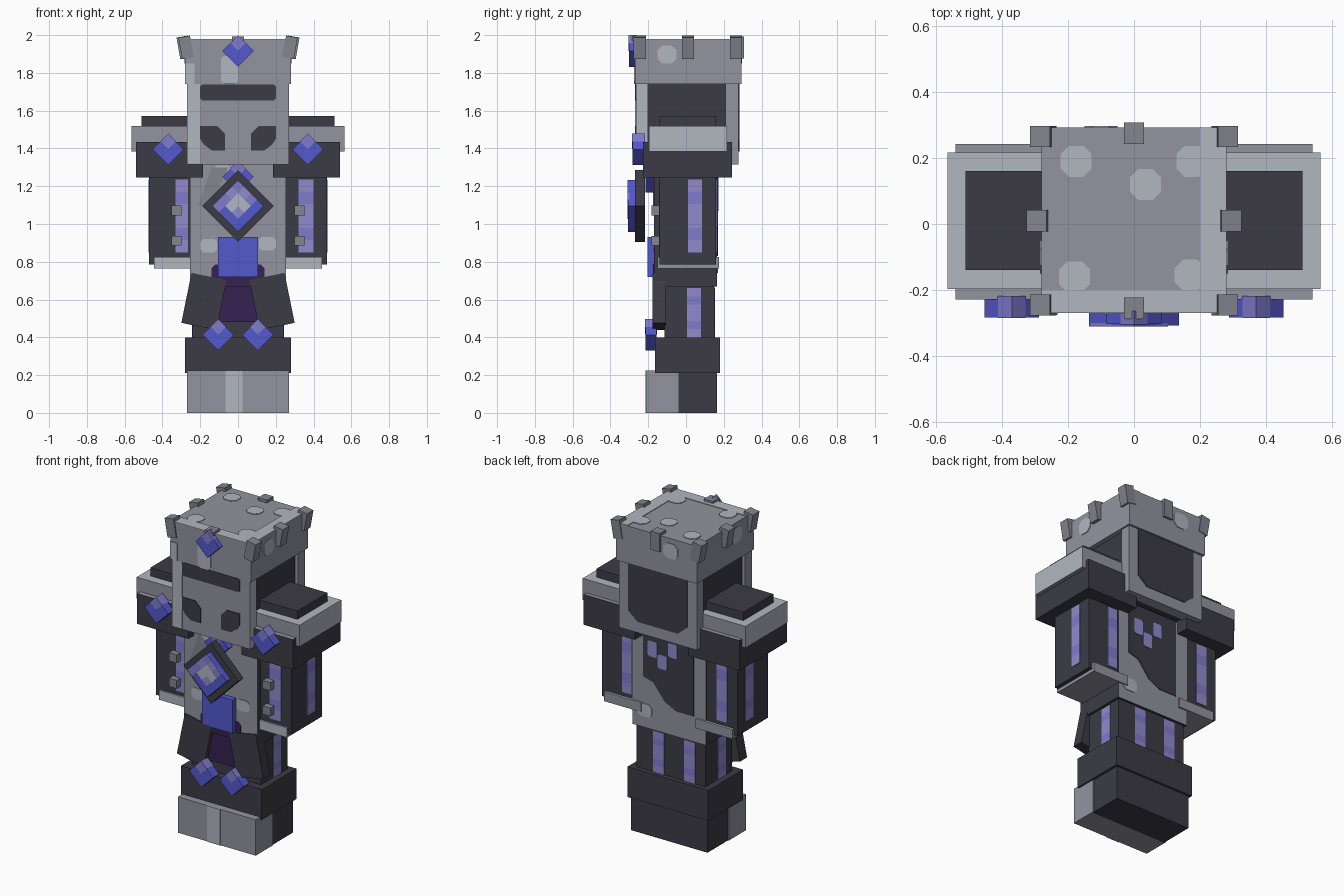
import bpy, bmesh, math
from mathutils import Vector

cube = bpy.data.objects.get("Cube")
if cube:
    bpy.data.objects.remove(cube, do_unlink=True)


def material(name, rgb):
    lin = [((c / 255 + 0.055) / 1.055) ** 2.4 for c in rgb] + [1]
    m = bpy.data.materials.new(name)
    m.use_nodes = True
    m.diffuse_color = lin
    m.node_tree.nodes["Principled BSDF"].inputs["Base Color"].default_value = lin
    return m


GREY = material("stone grey", (146, 148, 159))
LIGHT = material("pale grey", (177, 182, 191))
STEEL = material("steel grey", (131, 133, 143))
DARK = material("charcoal", (60, 59, 69))
BLUE = material("gem blue", (84, 88, 206))
LILAC = material("lilac", (128, 124, 206))
VIOLET = material("soft violet", (146, 138, 204))
PLUM = material("dark plum", (54, 33, 82))


def finish(name, bm, mats):
    bmesh.ops.recalc_face_normals(bm, faces=bm.faces)
    mesh = bpy.data.meshes.new(name)
    bm.to_mesh(mesh)
    bm.free()
    for m in mats:
        mesh.materials.append(m)
    ob = bpy.data.objects.new(name, mesh)
    bpy.context.collection.objects.link(ob)
    return ob


def box(name, x, y, z, mat, tilt=0, accent=None, rule=None):
    """Box from (min, max) ranges, tilted about y; rule(normal) picks accent faces."""
    bm = bmesh.new()
    bmesh.ops.create_cube(bm, size=1)
    bmesh.ops.scale(bm, vec=(x[1] - x[0], y[1] - y[0], z[1] - z[0]), verts=bm.verts)
    bm.normal_update()
    if rule:
        for f in bm.faces:
            f.material_index = int(rule(f.normal))
    ob = finish(name, bm, [mat] + ([accent] if accent else []))
    ob.location = [sum(r) / 2 for r in (x, y, z)]
    ob.rotation_euler.y = math.radians(tilt)
    return ob


def diamond(name, x, z, half, y, mat):
    s = half / math.sqrt(2)
    return box(name, (x - s, x + s), y, (z - s, z + s), mat, 45)


def gem(name, x, z, y0, y1):
    """Blue diamond with a lighter top quarter."""
    diamond(name, x, z, 0.083, (y0, y1), BLUE)
    diamond(name + "_glint", x, z + 0.043, 0.0415, (y0 - 0.002, y1 + 0.002), LILAC)


FACES = {"front": (1, -1), "back": (1, 1), "left": (0, 1), "right": (0, -1), "top": (2, 1)}


def patch(name, face, depth, pts, mat):
    """Thin painted plate lying on one side of a part."""
    axis, sign = FACES[face]
    bm = bmesh.new()
    loops = []
    for offset in (-0.002, 0.004):
        verts = []
        for u, v in pts:
            p = [u, v]
            p.insert(axis, depth + sign * offset)
            verts.append(bm.verts.new(Vector(p)))
        bm.faces.new(verts)
        loops.append(verts)
    a, b = loops
    for i in range(len(a)):
        j = (i + 1) % len(a)
        bm.faces.new((a[i], a[j], b[j], b[i]))
    return finish(name, bm, [mat])


def cut_rect(u0, u1, v0, v1, c=0.0):
    """Rectangle, with its corners cut when c is given."""
    if not c:
        return [(u0, v0), (u1, v0), (u1, v1), (u0, v1)]
    return [(u0 + c, v0), (u1 - c, v0), (u1, v0 + c), (u1, v1 - c),
            (u1 - c, v1), (u0 + c, v1), (u0, v1 - c), (u0, v0 + c)]


def stripe(name, face, depth, u0, u1, v0, v1):
    """Violet stripe with deeper bands."""
    h = (v1 - v0) / 6
    for i, m in enumerate((VIOLET, LILAC, VIOLET, VIOLET, LILAC, VIOLET)):
        patch(f"{name}_{i}", face, depth, cut_rect(u0, u1, v0 + i * h, v0 + i * h + h), m)


# Boots and legs
box("boot_heel", (-0.265, 0.265), (-0.05, 0.165), (0, 0.215), DARK)
box("boot_toe", (-0.27, 0.27), (-0.21, -0.04), (0, 0.225), GREY)
patch("toe_shine", "front", -0.21, cut_rect(-0.065, 0.025, 0, 0.225), LIGHT)
box("boot_cuff", (-0.28, 0.28), (-0.165, 0.18), (0.21, 0.4), DARK)
box("legs", (-0.24, 0.24), (-0.115, 0.15), (0.3, 0.7), DARK)
stripe("leg_stripe_left", "left", 0.24, 0.005, 0.08, 0.4, 0.66)
stripe("leg_stripe_right", "right", -0.24, -0.05, 0.03, 0.4, 0.66)
for u in (0.045, -0.17):
    stripe("leg_stripe_back", "back", 0.15, u, u + 0.075, 0.4, 0.66)

# Torso
box("torso", (-0.255, 0.255), (-0.17, 0.165), (0.67, 1.32), GREY,
    accent=DARK, rule=lambda n: abs(n.y) < 0.5)
patch("chest_shade", "front", -0.17,
      [(-0.21, 1.1), (-0.15, 1.08), (-0.05, 1.3), (-0.14, 1.3)], STEEL)
for u, v in ((-0.2, 0.85), (0.11, 0.86), (-0.13, 1.24)):
    patch("chest_patch", "front", -0.17, cut_rect(u, u + 0.09, v, v + 0.07, 0.015), LIGHT)
patch("back_panel", "back", 0.165,
      [(0.18, 1.32), (0.18, 0.99), (0.11, 0.97), (0.03, 0.87), (-0.05, 0.83),
       (-0.17, 0.83), (-0.17, 1.32)], DARK)
for u, v, h in ((0.08, 1.13, 0.1), (0.01, 1.07, 0.09), (-0.06, 1.16, 0.09)):
    patch("back_fleck", "back", 0.169, cut_rect(u, u + 0.065, v, v + h, 0.01), VIOLET)
patch("back_patch", "back", 0.165, cut_rect(0.12, 0.22, 0.74, 0.82, 0.02), LIGHT)

# Skirt, belt and flaps
box("skirt", (-0.14, 0.14), (-0.15, -0.1), (0.48, 0.68), PLUM)
patch("skirt_top", "front", -0.17, cut_rect(-0.14, 0.14, 0.67, 0.785, 0.02), PLUM)
box("belt_plate", (-0.105, 0.105), (-0.205, -0.155), (0.72, 0.93), BLUE)
for side in (-1, 1):
    box("skirt_flap", (side * 0.18 - 0.095, side * 0.18 + 0.095), (-0.177, -0.107),
        (0.455, 0.725), DARK, tilt=-side * 11.5)
    gem("knee_gem", side * 0.105, 0.413, -0.215, -0.155)

# Arms and shoulders
for side, label in ((-1, "right"), (1, "left")):
    def span(a, b):
        return tuple(sorted((side * a, side * b)))
    box(label + "_arm", span(0.2, 0.47), (-0.14, 0.16), (0.785, 1.26), DARK)
    box(label + "_cuff", span(0.19, 0.445), (-0.15, 0.175), (0.765, 0.825), GREY,
        accent=LIGHT, rule=lambda n: n.y < -0.5 or n.z > 0.5)
    for z in (0.885, 1.045):
        box(label + "_button", span(0.298, 0.352), (-0.182, -0.13), (z, z + 0.052), STEEL)
    stripe(label + "_arm_stripe", label, side * 0.47, 0.01, 0.085, 0.85, 1.235)
    box(label + "_shoulder_base", span(0.185, 0.54), (-0.228, 0.243), (1.245, 1.435), DARK,
        accent=GREY, rule=lambda n: n.z > 0.5)
    box(label + "_shoulder_slab", span(0.2, 0.565), (-0.197, 0.217), (1.385, 1.52), GREY,
        accent=LIGHT, rule=lambda n, s=side: n.z > 0.5 or n.x * s > 0.5)
    box(label + "_shoulder_cap", span(0.2, 0.51), (-0.14, 0.16), (1.5, 1.572), DARK)
    gem(label + "_shoulder_gem", side * 0.37, 1.395, -0.283, -0.22)
stripe("arm_stripe_front_a", "front", -0.14, -0.33, -0.265, 0.85, 1.235)
stripe("arm_stripe_front_b", "front", -0.14, 0.32, 0.4, 0.85, 1.235)
stripe("arm_stripe_back_a", "back", 0.16, 0.265, 0.33, 0.85, 1.235)
stripe("arm_stripe_back_b", "back", 0.16, -0.4, -0.325, 0.85, 1.235)

# Chest jewel: framed diamond with a chequer of cut facets
gem("collar_gem", 0, 1.25, -0.215, -0.17)
diamond("jewel_frame", 0, 1.095, 0.19, (-0.27, -0.217), DARK)
diamond("jewel", 0, 1.095, 0.137, (-0.307, -0.265), BLUE)
CELL = 0.137 / 4
TONES = {"p": LIGHT, "l": LILAC, "v": VIOLET}
for i, row in enumerate(("lvlb", "vppb", "lpvb", "lbbb")):
    for j, key in enumerate(row):
        if key in TONES:
            diamond("jewel_facet", (j - i) * CELL, 1.095 + (3 - i - j) * CELL, CELL,
                    (-0.31, -0.30), TONES[key])

# Helmet
box("head", (-0.25, 0.25), (-0.21, 0.22), (1.33, 1.76), DARK)
box("face_plate", (-0.27, 0.27), (-0.265, -0.2), (1.315, 1.75), GREY,
    accent=LIGHT, rule=lambda n: n.x > 0.5)
patch("face_shine", "front", -0.265, cut_rect(-0.27, -0.2, 1.32, 1.74), LIGHT)
patch("visor_slit", "front", -0.266, cut_rect(-0.2, 0.2, 1.655, 1.738, 0.01), DARK)
for side in (-1, 1):
    eye = [(0.07, 1.39), (0.14, 1.39), (0.18, 1.42), (0.2, 1.45),
           (0.2, 1.52), (0.11, 1.52), (0.07, 1.48)]
    patch("eye_hole", "front", -0.266, [(side * u, v) for u, v in eye], DARK)
box("neck_guard", (-0.27, 0.27), (0.21, 0.278), (1.315, 1.75), GREY)
patch("neck_guard_panel", "back", 0.278,
      [(-0.205, 1.74), (-0.205, 1.44), (-0.14, 1.385), (0.14, 1.385),
       (0.205, 1.44), (0.205, 1.74)], DARK)

# Crown
box("crown", (-0.28, 0.28), (-0.27, 0.293), (1.74, 1.975), GREY)
patch("crown_edge_side", "top", 1.975, cut_rect(0.2, 0.28, -0.27, 0.293), LIGHT)
patch("crown_edge_front", "top", 1.975, cut_rect(-0.28, 0.2, -0.27, -0.2), LIGHT)
for u, v in ((-0.175, 0.19), (0.035, 0.12), (0.175, 0.19), (0.17, -0.155), (-0.18, -0.16)):
    patch("crown_spot", "top", 1.975,
          cut_rect(u - 0.047, u + 0.047, v - 0.047, v + 0.047, 0.025), LIGHT)
patch("crown_shine", "front", -0.27, cut_rect(-0.09, 0, 1.74, 1.89, 0.015), LIGHT)
patch("crown_corner", "front", -0.27, cut_rect(-0.28, -0.23, 1.74, 1.85), LIGHT)
for face, depth in (("left", 0.28), ("right", -0.28), ("back", 0.293)):
    patch("crown_blotch", face, depth, cut_rect(-0.15, -0.05, 1.85, 1.945, 0.025), LIGHT)
for ix in (-1, 0, 1):
    for iy in (-1, 0, 1):
        if ix or iy:
            cx = ix * (0.285 if iy == 0 else 0.275)
            cy = 0.01 + iy * (0.265 if ix == 0 else 0.255)
            box("crown_prong", (cx - 0.031, cx + 0.031), (cy - 0.032, cy + 0.032),
                (1.877, 1.993), STEEL, tilt=ix * 10)
gem("crown_gem", 0, 1.915, -0.303, -0.265)
